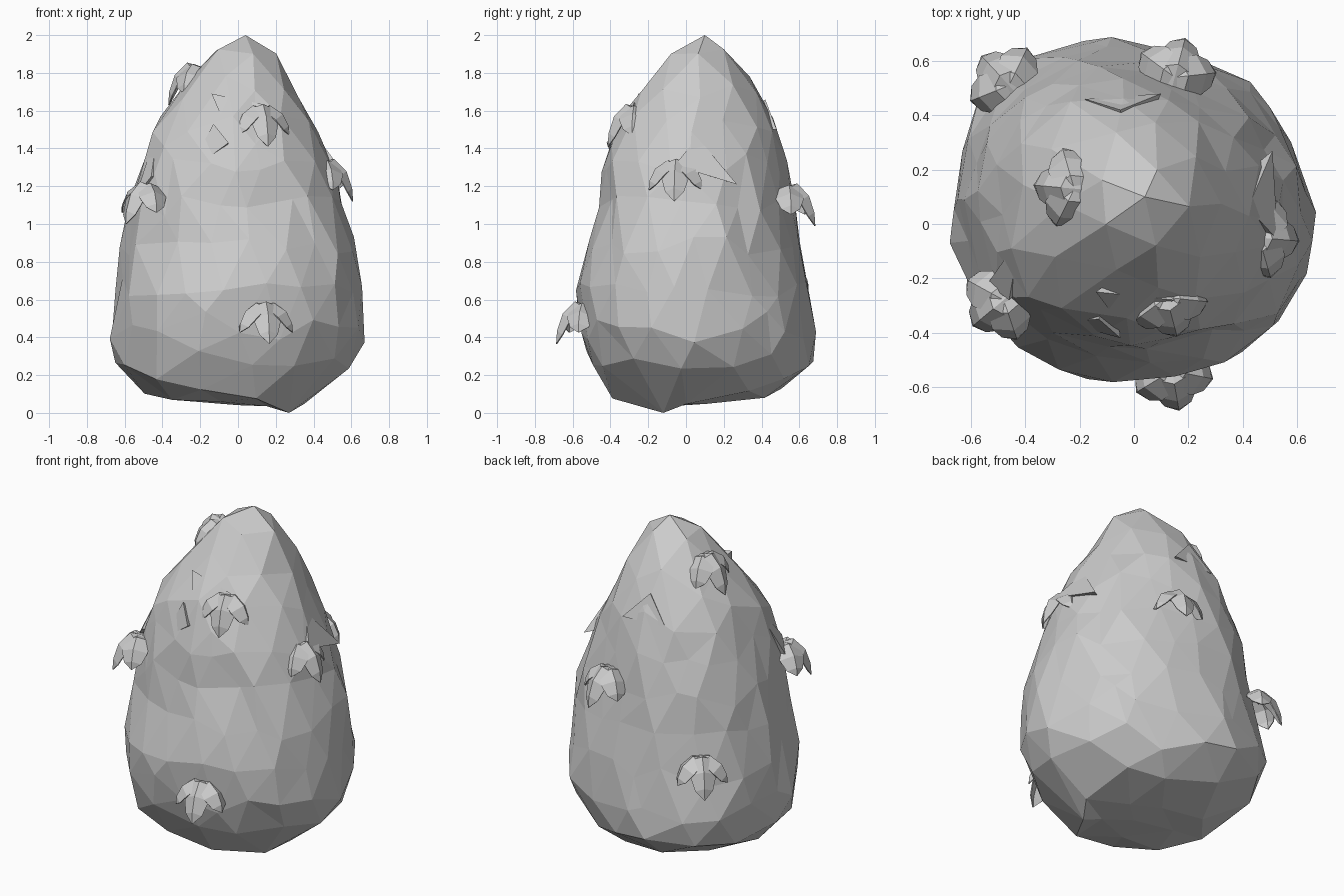
import bpy, bmesh, math, random
from mathutils import Vector, Matrix

random.seed(4)
cube = bpy.data.objects.get("Cube")
if cube:
    bpy.data.objects.remove(cube, do_unlink=True)

stone = bpy.data.materials.new("stone grey")
stone.use_nodes = True
GREY = (0.6, 0.6, 0.6, 1)
stone.diffuse_color = GREY
stone.node_tree.nodes["Principled BSDF"].inputs["Base Color"].default_value = GREY


def finish(name, bm):
    bmesh.ops.recalc_face_normals(bm, faces=bm.faces)
    mesh = bpy.data.meshes.new(name)
    bm.to_mesh(mesh)
    bm.free()
    mesh.materials.append(stone)
    ob = bpy.data.objects.new(name, mesh)
    bpy.context.collection.objects.link(ob)
    return ob


# Body sections from bottom to top: height, -x, +x, -y and +y reach
SECTIONS = [
    (.05, 0, 0, 0, 0), (.07, -.42, .36, -.38, .43), (.15, -.58, .5, -.44, .55),
    (.27, -.63, .6, -.5, .69), (.42, -.67, .67, -.55, .68),
    (.62, -.63, .65, -.57, .65), (.9, -.6, .63, -.49, .6),
    (1.15, -.56, .54, -.45, .56), (1.4, -.48, .45, -.41, .51),
    (1.58, -.41, .36, -.33, .45), (1.8, -.23, .26, -.16, .33),
    (1.92, -.13, .19, -.07, .22), (2, .04, .04, .1, .1)]
length = [0]
for a, b in zip(SECTIONS, SECTIONS[1:]):
    length.append(length[-1] + math.hypot(b[0] - a[0], (b[2] - b[1] - a[2] + a[1]) / 2))


def section(t):
    """Blend the sections at fraction t of the profile length."""
    d = min(max(t, 0), 1) * length[-1]
    i = max(k for k in range(len(SECTIONS) - 1) if length[k] <= d + 1e-9)
    f = (d - length[i]) / (length[i + 1] - length[i])
    return [p + (q - p) * f for p, q in zip(SECTIONS[i], SECTIONS[i + 1])]


# Craggy egg-shaped boulder, flatter towards its back left and fuller elsewhere
bm = bmesh.new()
bmesh.ops.create_icosphere(bm, subdivisions=3, radius=1)
for v in bm.verts:
    t = 1 - math.acos(max(-1, min(1, v.co.z))) / math.pi
    ring = 0 < t < 1
    wobble = .02 if .03 < t < .97 else 0
    z, left, right, front, back = section(t + random.uniform(-wobble, wobble))
    turn = math.atan2(v.co.y, v.co.x) + random.uniform(-.09, .09) * ring
    corner = -.055 if 0 < turn < math.pi / 2 else .04
    swell = random.uniform(.985, 1.045) + corner * abs(math.sin(2 * turn))
    v.co = ((left + right) / 2 + (right - left) / 2 * swell * math.cos(turn),
            (front + back) / 2 + (back - front) / 2 * swell * math.sin(turn), z)

# Lowest knob under the boulder
foot = Vector((.27, -.12, .06))
for v in bm.verts:
    v.co.z -= .035 * max(0, 1 - (v.co - foot).length / .4)
min(bm.verts, key=lambda v: (v.co - foot).length).co = (.27, -.12, 0)
finish("boulder_body", bm)


# Jutting rock ledges
def ledge(name, *corners):
    bm = bmesh.new()
    for p in corners:
        bm.verts.new(p)
    centre = sum((Vector(p) for p in corners), Vector()) / len(corners)
    bm.verts.new((centre.x * .5, centre.y * .5, centre.z - .05))
    bmesh.ops.convex_hull(bm, input=bm.verts)
    finish(name, bm)


ledge("brow_ledge", (-.14, -.25, 1.69), (.15, -.28, 1.63), (-.05, -.37, 1.48))
ledge("front_ledge", (-.27, -.36, 1.27), (-.05, -.42, 1.43), (-.13, -.35, 1.53))
ledge("left_ledge", (.42, .06, 1.46), (.53, -.06, 1.31), (.51, .27, 1.21))
ledge("back_ledge", (-.18, .46, 1.5), (.1, .48, 1.5), (-.05, .42, 1.66))
ledge("right_ledge", (-.46, -.28, 1.25), (-.54, -.22, 1.15), (-.42, -.05, 1.53))


# Leaves: arched, folded blades that spring out and droop
# Stations along a blade: outward reach, height, half width
BLADE = [(-.04, 0, .035), (.05, .025, .065), (.115, -.04, .075), (.145, -.13, .05), (.15, -.2, 0)]


def add_leaf(bm, yaw, reach, droop):
    spin = Matrix.Rotation(yaw, 3, "Z")
    rows = []
    for out, up, half in BLADE:
        row = []
        for side in ((-1, 0, 1) if half else (0,)):
            fold = .4 * half * abs(side)
            p = Vector(((out - fold) * reach, side * half, up * droop - fold))
            row.append(bm.verts.new(spin @ p))
        rows.append(row)
    for a, b in zip(rows, rows[1:]):
        for k in (0, 1):
            if len(b) == 3:
                bm.faces.new((a[k], a[k + 1], b[k + 1], b[k]))
            else:
                bm.faces.new((a[k], a[k + 1], b[0]))


def leaf_cluster(name, place, facing):
    bm = bmesh.new()
    add_leaf(bm, 0, 1, 1)
    for side in (-1, 1):
        add_leaf(bm, side * 1.2, 1.03, .7)
    ob = finish(name, bm)
    ob.location = place
    ob.rotation_euler.z = math.radians(facing)
    thick = ob.modifiers.new("thickness", "SOLIDIFY")
    thick.thickness = .006


CLUSTERS = {
    "upper_front_leaves": ((.12, -.27, 1.61), -75),
    "lower_front_leaves": ((.14, -.54, .565), -80),
    "left_leaves": ((.46, -.05, 1.32), -5),
    "right_leaves": ((-.48, -.28, 1.2), 220),
    "crown_leaves": ((-.22, .13, 1.83), 175),
    "upper_back_leaves": ((.15, .54, 1.19), 75),
    "lower_back_leaves": ((-.46, .51, .79), 133),
}
for name, (place, facing) in CLUSTERS.items():
    leaf_cluster(name, place, facing)
